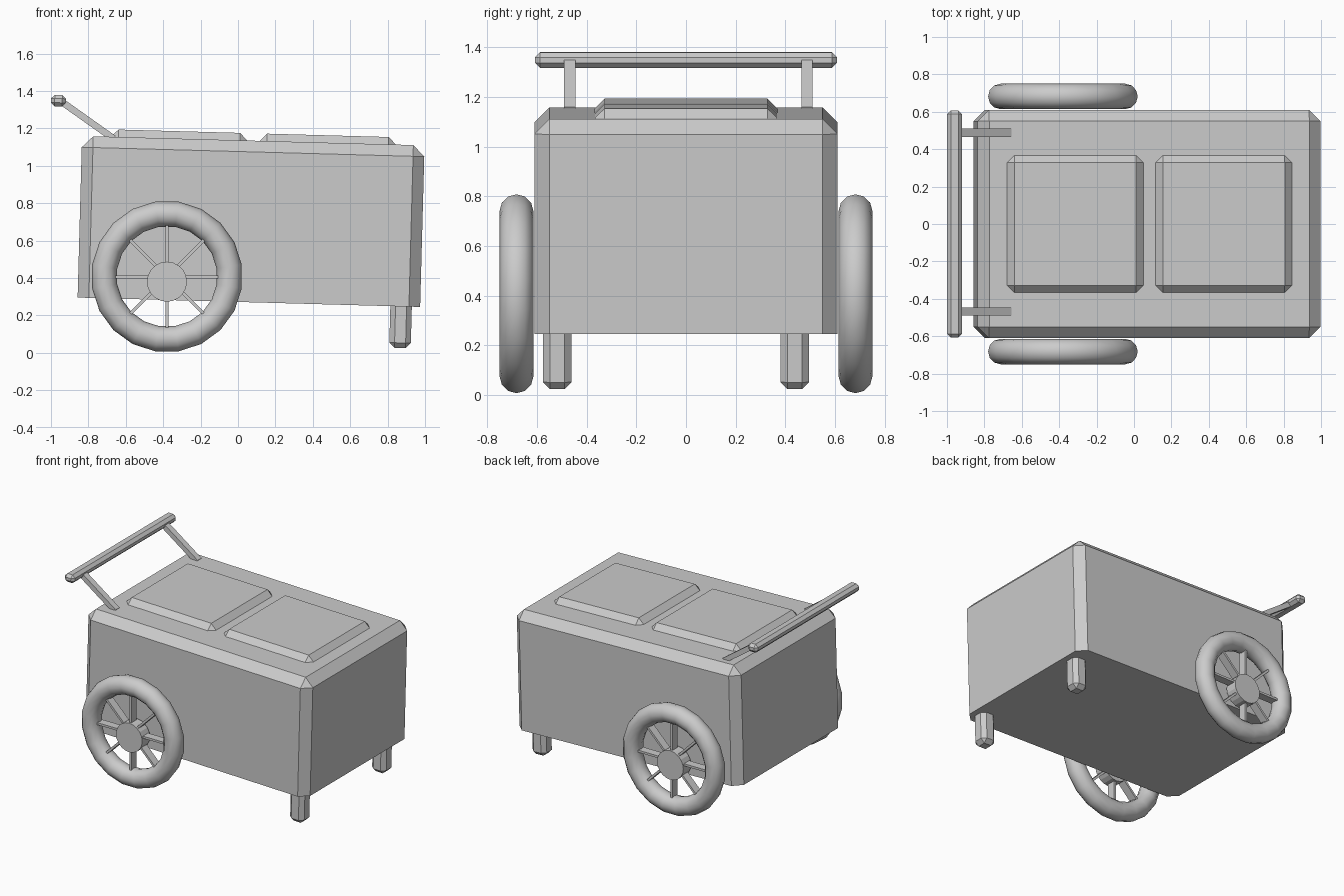
import bpy, bmesh, math
from mathutils import Matrix, Vector

if "Cube" in bpy.data.objects:
    bpy.data.objects.remove(bpy.data.objects["Cube"])

TILT = math.radians(1.57)


def finish(name, bm):
    mesh = bpy.data.meshes.new(name)
    bm.to_mesh(mesh)
    bm.free()
    ob = bpy.data.objects.new(name, mesh)
    bpy.context.collection.objects.link(ob)
    return ob


def box(name, centre, size, bevel=0.0, angle=TILT, open_bottom=False):
    """Chamfered box turned about y; open_bottom keeps the lower edges sharp."""
    bm = bmesh.new()
    bmesh.ops.create_cube(bm, size=1, matrix=Matrix.Diagonal((*size, 1)))
    if bevel:
        edges = [e for e in bm.edges
                 if not (open_bottom and all(v.co.z < 0 for v in e.verts))]
        bmesh.ops.bevel(bm, geom=edges, offset=bevel, segments=1,
                        affect='EDGES', profile=0.5)
    bm.transform(Matrix.Translation(centre) @ Matrix.Rotation(angle, 4, 'Y'))
    return finish(name, bm)


# Cart body, sloping slightly down towards the legs
box("body", (0.07, 0, 0.702), (1.832, 1.22, 0.864), 0.06, open_bottom=True)

# Two lids on top
for i, (x, z) in enumerate(((-0.315, 1.142), (0.48, 1.12))):
    box(f"lid_{i + 1}", (x, 0, z), (0.73, 0.735, 0.085), 0.04)

# Legs
for side, y in (("front", -0.518), ("back", 0.438)):
    box(f"{side}_leg", (0.87, y, 0.175), (0.115, 0.115, 0.30), 0.028)

# Push handle: crossbar and two slanted arms
box("handle_bar", (-0.96, 0, 1.348), (0.08, 1.215, 0.062), 0.02)
for side, y in (("front", -0.468), ("back", 0.487)):
    a, b = Vector((-0.94, y, 1.34)), Vector((-0.665, y, 1.145))
    d = b - a
    box(f"{side}_handle_arm", (a + b) / 2, (d.length, 0.045, 0.036),
        angle=math.atan2(-d.z, d.x))


# Wheels
def wheel(side, y):
    cx, cz, major, minor = -0.38, 0.408, 0.337, 0.068
    # Tyre: a circle swept round the axle
    bm = bmesh.new()
    n, m = 20, 12
    rings = []
    for i in range(n):
        t = math.tau * i / n + math.pi / n
        ring = []
        for j in range(m):
            p = math.tau * j / m
            r = major + minor * math.cos(p)
            ring.append(bm.verts.new((cx + r * math.cos(t),
                                      y + minor * math.sin(p),
                                      cz + r * math.sin(t))))
        rings.append(ring)
    for i in range(n):
        for j in range(m):
            a, b = rings[i], rings[(i + 1) % n]
            bm.faces.new((a[j], a[(j + 1) % m], b[(j + 1) % m], b[j]))
    bmesh.ops.recalc_face_normals(bm, faces=bm.faces)
    for f in bm.faces:
        f.smooth = True
    finish(f"{side}_tyre", bm)
    # Hub, set a little below the tyre centre
    bm = bmesh.new()
    bmesh.ops.create_cone(
        bm, cap_ends=True, segments=20, radius1=0.107, radius2=0.107, depth=0.09,
        matrix=Matrix.Translation((cx, y, 0.38)) @ Matrix.Rotation(math.pi / 2, 4, 'X'))
    finish(f"{side}_hub", bm)
    # Four full-width bars make eight spokes
    for k in range(4):
        box(f"{side}_spoke_{k + 1}", (cx, y, cz - 0.003), (0.58, 0.06, 0.016),
            angle=k * math.pi / 4)


wheel("front", -0.682)
wheel("back", 0.682)
